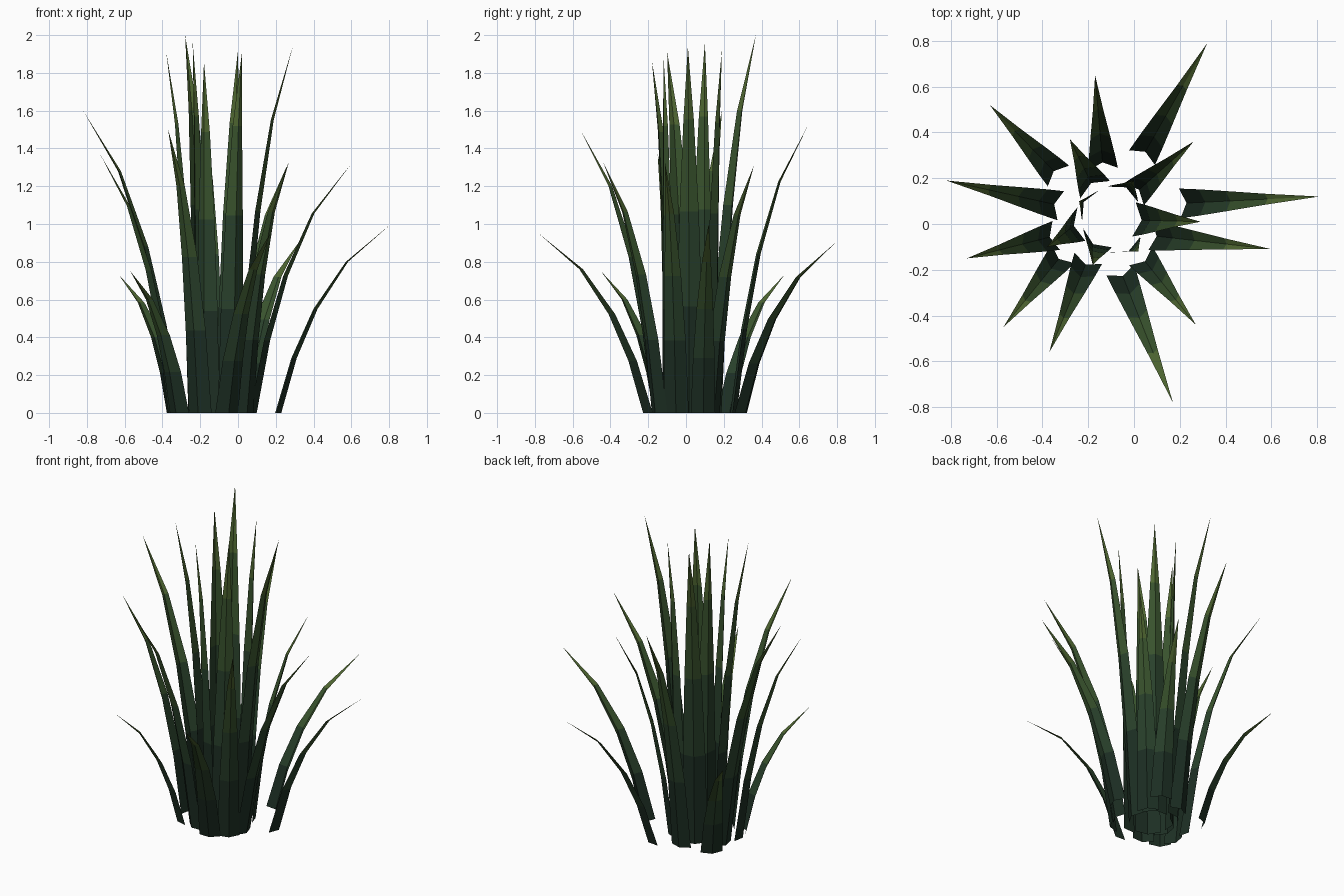
import bpy
from mathutils import Vector

if "Cube" in bpy.data.objects:
    bpy.data.objects.remove(bpy.data.objects["Cube"])

# Colour bands from dark root to olive tip
bands = [(0.012, 0.028, 0.017), (0.022, 0.052, 0.024),
         (0.04, 0.085, 0.026), (0.075, 0.13, 0.03)]
mats = []
for i, c in enumerate(bands):
    m = bpy.data.materials.new(f"leaf_green_{i}")
    m.diffuse_color = (*c, 1)
    m.use_nodes = True
    m.node_tree.nodes["Principled BSDF"].inputs["Base Color"].default_value = m.diffuse_color
    mats.append(m)

# Shared blade profile: (outward fraction, height fraction, width fraction)
PROFILE = [(0, 0, 1), (0.14, 0.29, 0.88), (0.33, 0.55, 0.68), (0.61, 0.80, 0.37)]


def blade(name, base, tip, width, facing=None):
    """Curved tapering blade with a raised midrib on its outer side."""
    b, t = Vector((*base, 0)), Vector(tip)
    run = Vector((t.x - b.x, t.y - b.y, 0))
    out = Vector((*facing, 0)).normalized() if facing else run.normalized()
    side = Vector((-out.y, out.x, 0))
    verts = []
    for h, z, w in PROFILE:
        p = b + run * h + Vector((0, 0, t.z * z))
        half = width * w / 2
        verts += [p - side * half, p + out * half * 0.45, p + side * half]
    verts.append(t)
    faces, bands_idx = [], []
    for r in range(3):
        for k in range(2):
            a = r * 3 + k
            faces.append((a, a + 1, a + 4, a + 3))
            bands_idx.append(r)
    faces += [(9, 10, 12), (10, 11, 12)]
    bands_idx += [3, 3]
    me = bpy.data.meshes.new(name)
    me.from_pydata(verts, [], faces)
    for m in mats:
        me.materials.append(m)
    for poly, i in zip(me.polygons, bands_idx):
        poly.material_index = i
    bpy.context.collection.objects.link(bpy.data.objects.new(name, me))


# Arching outer blades: base x, y, tip x, y, z
outer = [
    (0.035, 0.29, 0.32, 0.79, 0.90), (-0.135, 0.24, -0.17, 0.65, 1.53),
    (-0.33, 0.21, -0.63, 0.52, 0.73), (-0.32, 0.08, -0.82, 0.19, 1.60),
    (-0.34, -0.05, -0.73, -0.15, 1.37), (-0.31, -0.13, -0.57, -0.45, 0.75),
    (-0.20, -0.15, -0.37, -0.56, 1.50), (-0.06, -0.20, 0.17, -0.78, 0.95),
    (0.03, -0.14, 0.27, -0.44, 1.33), (0.07, -0.05, 0.60, -0.11, 1.32),
    (0.20, 0.09, 0.81, 0.12, 1.00), (0.0, 0.13, 0.26, 0.36, 1.31),
]
for i, (bx, by, tx, ty, tz) in enumerate(outer):
    blade(f"outer_blade_{i + 1}", (bx, by), (tx, ty, tz), 0.13)

# Upright inner blades, facing away from the clump centre
inner = [
    (0.0, 0.02, 0.29, 0.01, 1.94), (-0.17, 0.15, -0.28, 0.37, 2.0),
    (-0.23, 0.0, -0.38, -0.10, 1.91), (-0.16, -0.06, -0.18, -0.18, 1.86),
    (-0.04, -0.09, 0.02, -0.12, 1.90), (-0.05, 0.13, 0.0, 0.19, 1.92),
    (-0.19, 0.08, -0.24, 0.10, 1.96),
]
for i, (bx, by, tx, ty, tz) in enumerate(inner):
    blade(f"inner_blade_{i + 1}", (bx, by), (tx, ty, tz), 0.15,
          (bx + 0.10, by - 0.03))
